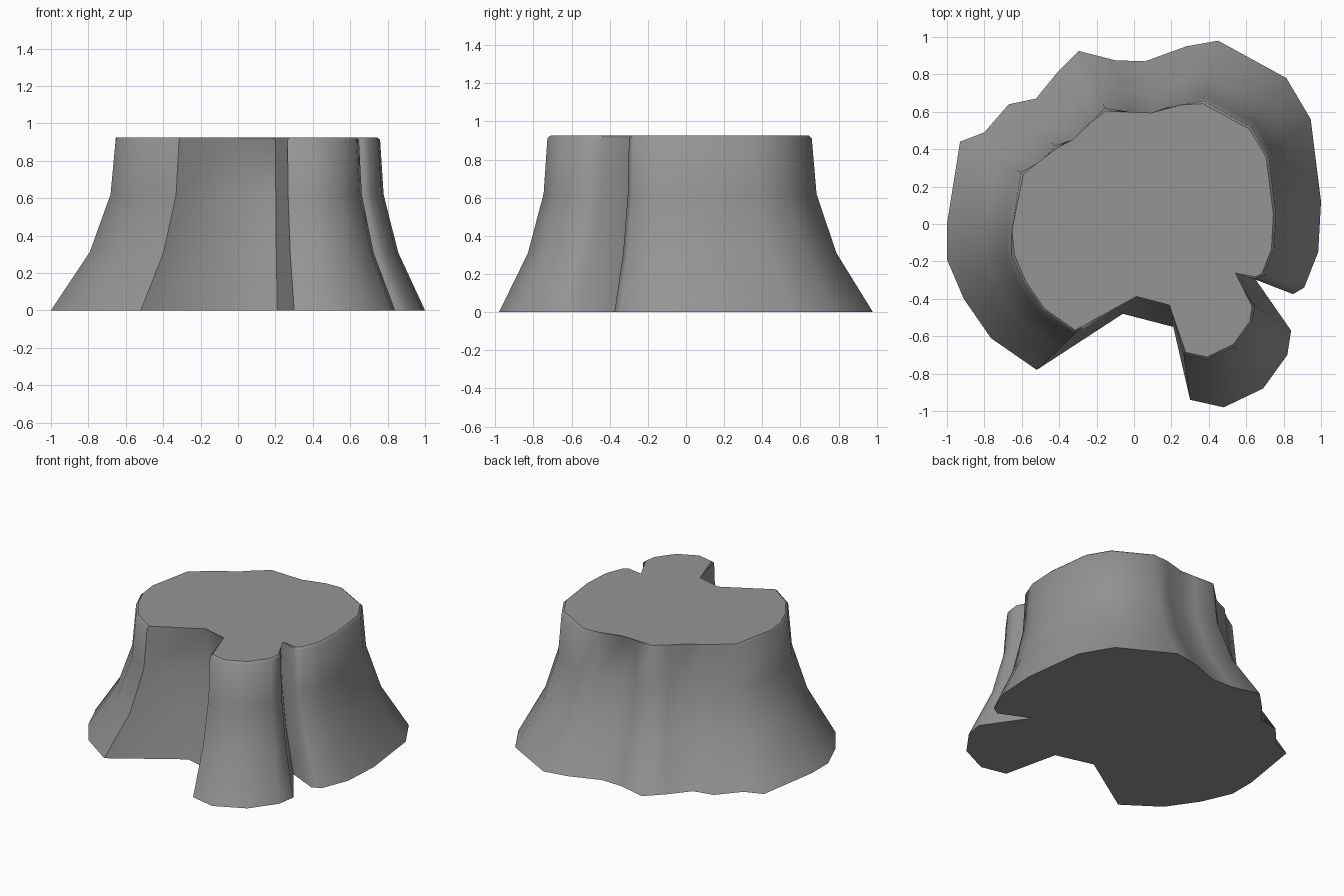
import bpy
import bmesh
import math
from mathutils import Vector

cube = bpy.data.objects.get("Cube")
if cube:
    bpy.data.objects.remove(cube, do_unlink=True)

# Stump footprint, counter-clockwise from the front left corner of the notch
OUTLINE = [
    (-.52, -.78), (-.06, -.48), (.21, -.55),                     # wide notch
    (.30, -.94), (.48, -.98), (.69, -.88), (.82, -.70), (.84, -.57),  # front root
    (.635, -.275), (.85, -.375),                                 # narrow notch
    (.91, -.34), (.985, -.15), (1, .12), (.945, .56), (.815, .78),
    (.45, .98), (.28, .95), (.06, .87), (-.10, .875), (-.295, .925),  # back
    (-.41, .81), (-.525, .67), (-.67, .64), (-.80, .49), (-.93, .44),
    (-1, 0), (-1, -.19), (-.91, -.40), (-.765, -.61),
]
# Flare: height and scale of the footprint about the trunk axis
LEVELS = [(0, 1), (.31, .825), (.62, .73), (.925, .706)]
AXIS = Vector((.18, -.115))

wood = bpy.data.materials.new("stump_grey")
wood.use_nodes = True
GREY = (.3, .3, .3, 1)
wood.diffuse_color = GREY
wood.node_tree.nodes["Principled BSDF"].inputs["Base Color"].default_value = GREY

# Stack the rings and bridge them
bm = bmesh.new()
rings = []
for z, s in LEVELS:
    ring = [AXIS + (Vector(p) - AXIS) * s for p in OUTLINE]
    rings.append([bm.verts.new((p.x, p.y, z)) for p in ring])
n = len(OUTLINE)
for low, high in zip(rings, rings[1:]):
    for i in range(n):
        j = (i + 1) % n
        bm.faces.new((low[i], low[j], high[j], high[i]))
bm.faces.new(rings[0][::-1])
top = bm.faces.new(rings[-1])

# Small chamfer around the cut top
bmesh.ops.bevel(bm, geom=list(top.edges), offset=.014, segments=1,
                affect='EDGES', profile=.5)
bm.normal_update()

# Smooth bark with crisp notch corners and a crisp flat cut
for face in bm.faces:
    face.smooth = abs(face.normal.z) < .99
for edge in bm.edges:
    flat = any(not f.smooth for f in edge.link_faces)
    edge.smooth = not flat and edge.calc_face_angle(0) < math.radians(60)

mesh = bpy.data.meshes.new("stump")
bm.to_mesh(mesh)
bm.free()
mesh.materials.append(wood)
stump = bpy.data.objects.new("stump", mesh)
bpy.context.collection.objects.link(stump)
